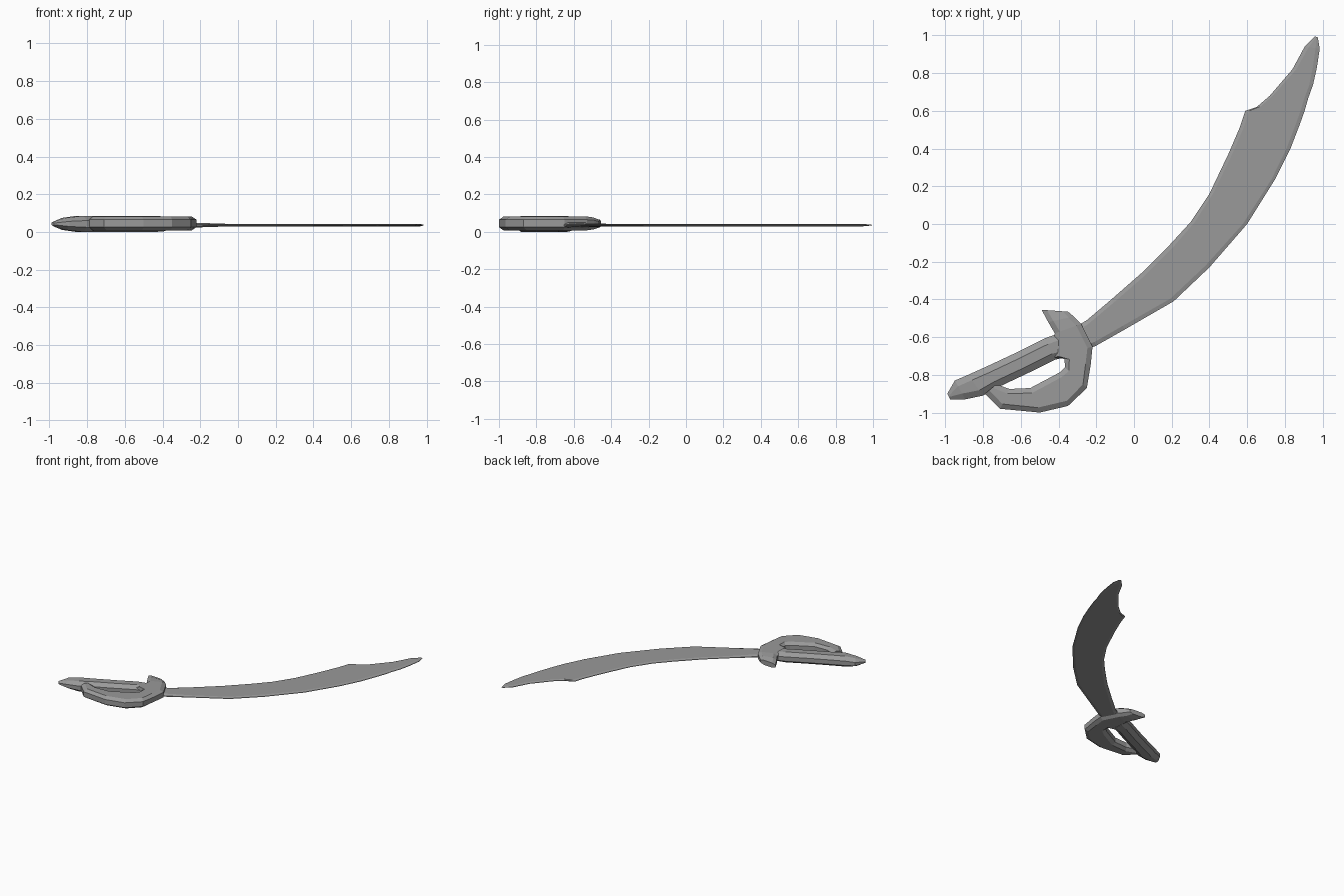
import bpy
import bmesh
from mathutils import Vector

cube = bpy.data.objects.get("Cube")
if cube:
    bpy.data.objects.remove(cube)

# One plain steel grey for the whole sword
GREY = (0.32, 0.32, 0.32, 1)
steel = bpy.data.materials.new("steel_grey")
steel.use_nodes = True
steel.diffuse_color = GREY
steel.node_tree.nodes["Principled BSDF"].inputs["Base Color"].default_value = GREY


def loft(name, stations, section, mid):
    """Skin a bevelled strip between two edges.
    stations: (x, y of edge A, x, y of edge B, height scale)
    section: (side 0/1, inset from that side, height above mid)"""
    bm = bmesh.new()
    rings = []
    for ax, ay, bx, by, scale in stations:
        a, b = Vector((ax, ay)), Vector((bx, by))
        width = (b - a).length
        ring = []
        for side, inset, h in section:
            t = min(inset / width, 0.42)
            p = a.lerp(b, 1 - t if side else t)
            ring.append(bm.verts.new((p.x, p.y, mid + h * scale)))
        rings.append(ring)
    n = len(section)
    for r, s in zip(rings, rings[1:]):
        for i in range(n):
            j = (i + 1) % n
            bm.faces.new((r[i], r[j], s[j], s[i]))
    bm.faces.new(rings[0])
    bm.faces.new(rings[-1][::-1])
    bmesh.ops.recalc_face_normals(bm, faces=bm.faces)
    mesh = bpy.data.meshes.new(name)
    bm.to_mesh(mesh)
    bm.free()
    mesh.materials.append(steel)
    obj = bpy.data.objects.new(name, mesh)
    bpy.context.collection.objects.link(obj)
    return obj


def octagon(inset, side_h, top_h):
    return [(0, 0, -side_h), (0, 0, side_h), (0, inset, top_h), (1, inset, top_h),
            (1, 0, side_h), (1, 0, -side_h), (1, inset, -top_h), (0, inset, -top_h)]


# Curved blade: cutting edge, then back edge
loft("blade", [
    (-0.26, -0.67, -0.30, -0.54, 2.2),
    (-0.20, -0.645, -0.25, -0.51, 1.7),
    (-0.05, -0.56, -0.12, -0.40, 1),
    (0.21, -0.41, 0.04, -0.26, 1),
    (0.40, -0.23, 0.19, -0.11, 1),
    (0.60, 0.00, 0.30, 0.01, 1),
    (0.75, 0.24, 0.40, 0.16, 1),
    (0.83, 0.40, 0.50, 0.37, 1),
    (0.88, 0.53, 0.56, 0.51, 1),
    (0.905, 0.60, 0.59, 0.60, 1),
    (0.925, 0.67, 0.65, 0.62, 1),
    (0.95, 0.74, 0.72, 0.68, 1),
    (0.97, 0.83, 0.84, 0.82, 1),
    (0.985, 0.93, 0.905, 0.94, 1),
    (0.975, 0.99, 0.96, 0.995, 0.3),
], octagon(0.022, 0.002, 0.007), 0.036)

# Hand guard: horn above the grip, sweeping round to the pommel
loft("hand_guard", [
    (-0.35, -0.465, -0.49, -0.455, 0.5),
    (-0.32, -0.49, -0.455, -0.52, 0.85),
    (-0.28, -0.53, -0.42, -0.58, 1),
    (-0.22, -0.65, -0.43, -0.71, 1),
    (-0.23, -0.75, -0.37, -0.71, 1),
    (-0.25, -0.87, -0.365, -0.76, 1),
    (-0.35, -0.965, -0.39, -0.785, 1),
    (-0.50, -1.00, -0.55, -0.87, 1),
    (-0.71, -0.98, -0.66, -0.875, 1),
    (-0.79, -0.90, -0.73, -0.85, 1),
], octagon(0.028, 0.02, 0.038), 0.045)

# Grip tapering into a pointed pommel
loft("grip", [
    (-0.40, -0.58, -0.38, -0.71, 0.9),
    (-0.47, -0.605, -0.42, -0.72, 1),
    (-0.62, -0.68, -0.55, -0.785, 1),
    (-0.78, -0.755, -0.73, -0.87, 1),
    (-0.88, -0.80, -0.80, -0.91, 1),
    (-0.95, -0.83, -0.895, -0.93, 0.75),
    (-0.99, -0.90, -0.975, -0.93, 0.25),
], octagon(0.035, 0.018, 0.0425), 0.0425)
